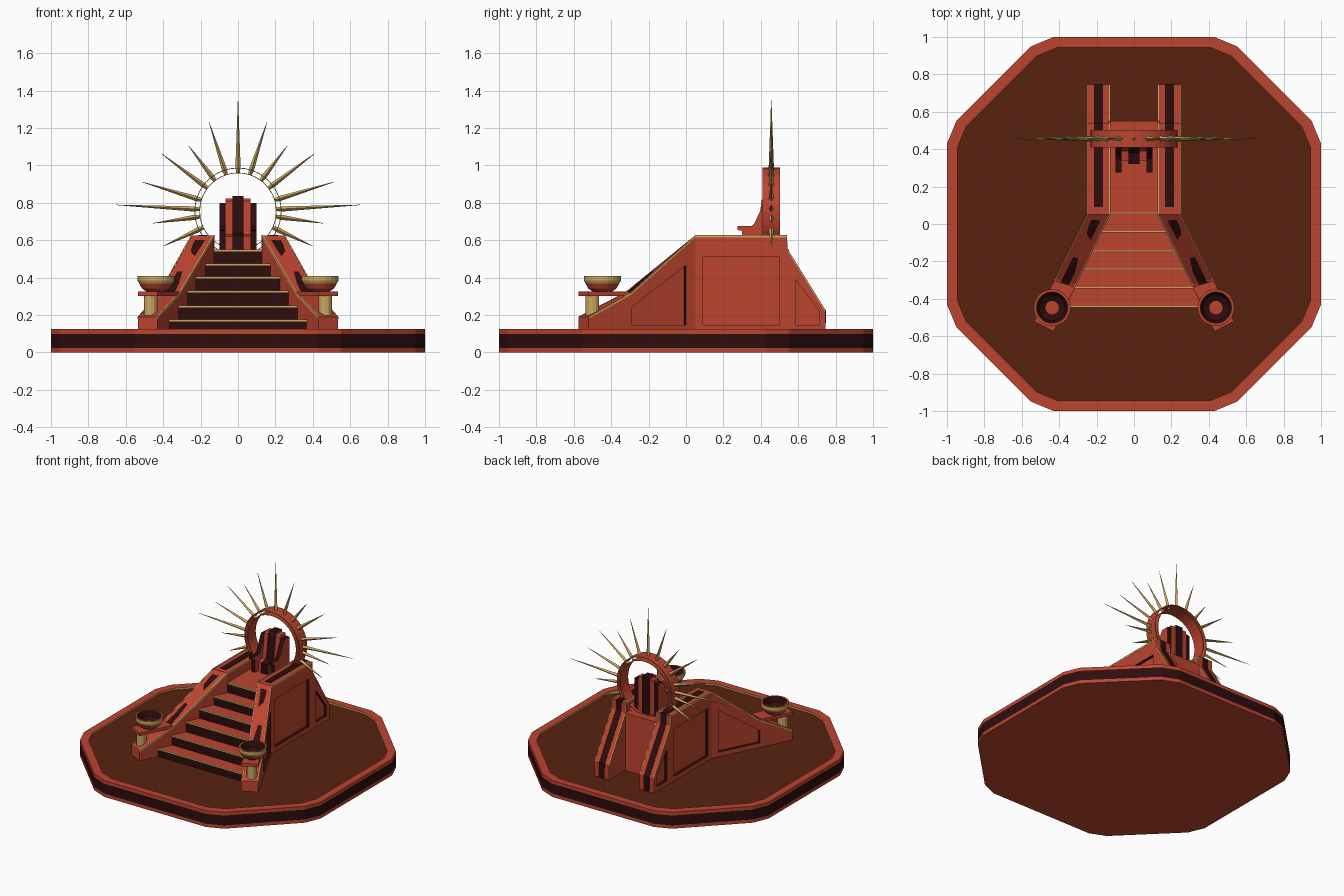
import bpy, bmesh, math
from mathutils import Vector, Matrix

if "Cube" in bpy.data.objects:
    bpy.data.objects.remove(bpy.data.objects["Cube"])

RED, DARK, GOLD, BROWN = range(4)
MATS = []
for name, col in (("brick_red", (.515, .058, .030)), ("dark_maroon", (.026, .004, .0045)),
                  ("pale_gold", (.60, .39, .12)), ("floor_brown", (.098, .016, .005))):
    m = bpy.data.materials.new(name)
    m.diffuse_color = (*col, 1)
    m.use_nodes = True
    m.node_tree.nodes["Principled BSDF"].inputs["Base Color"].default_value = m.diffuse_color
    MATS.append(m)


def make(name, verts, faces, mats, mirror=False):
    """Mesh object; mats is one index or one per face."""
    bm = bmesh.new()
    vs = [bm.verts.new(v) for v in verts]
    for i, f in enumerate(faces):
        bm.faces.new([vs[k] for k in f]).material_index = mats if isinstance(mats, int) else mats[i]
    bmesh.ops.recalc_face_normals(bm, faces=bm.faces)
    me = bpy.data.meshes.new(name)
    bm.to_mesh(me)
    bm.free()
    for m in MATS:
        me.materials.append(m)
    ob = bpy.data.objects.new(name, me)
    bpy.context.collection.objects.link(ob)
    if mirror:
        add_mirror(ob)
    return ob


def add_mirror(ob):
    mod = ob.modifiers.new("mirror", 'MIRROR')
    mod.use_mirror_merge = False


def loft(name, sections, mat, mirror=True):
    """Sections are (outer xy, inner xy, bottom z, top z)."""
    verts, faces = [], []
    for o, i, zb, zt in sections:
        verts += [(*o, zb), (*o, zt), (*i, zt), (*i, zb)]
    n = len(sections)
    for s in range(n - 1):
        for k in range(4):
            j = (k + 1) % 4
            faces.append((4*s + k, 4*s + j, 4*s + 4 + j, 4*s + 4 + k))
    faces += [(0, 1, 2, 3), tuple(4*n - 4 + k for k in range(4))]
    return make(name, verts, faces, mat, mirror)


def lathe(name, profile, mats, segs, mat4, closed=False, mirror=False):
    """Revolve (r, h) points; mats has one index per profile segment."""
    n, verts, faces, fm = len(profile), [], [], []
    for s in range(segs):
        a = 2 * math.pi * s / segs
        verts += [mat4 @ Vector((r*math.cos(a), r*math.sin(a), h)) for r, h in profile]
    for s in range(segs):
        t = (s + 1) % segs
        for k in range(n if closed else n - 1):
            j = (k + 1) % n
            faces.append((s*n + k, s*n + j, t*n + j, t*n + k))
            fm.append(mats[k])
    if not closed:
        faces += [tuple(s*n for s in range(segs)), tuple(s*n + n - 1 for s in range(segs))]
        fm += [mats[0], mats[-1]]
    return make(name, verts, faces, fm, mirror)


# Base: chamfered octagon tray with a dark band and a sunken floor
q = [(1, -.43), (1, .43), (.95, .55), (.55, .95)]
outline = [Matrix.Rotation(k*math.pi/2, 2) @ Vector(p) for k in range(4) for p in q[1:] + [(.43, 1)]]
levels = [(1, 0), (1, .025), (1, .1), (1, .125), (.945, .125), (.945, .112)]
N = len(outline)
verts = [(p.x*s, p.y*s, z) for s, z in levels for p in outline]
faces, fm = [], []
for l, mat in enumerate((RED, DARK, RED, RED, GOLD)):
    for k in range(N):
        j = (k + 1) % N
        faces.append((l*N + k, l*N + j, l*N + N + j, l*N + N + k))
        fm.append(mat)
faces += [tuple(range(N)), tuple(range(5*N, 6*N))]
make("base_tray", verts, faces, fm + [RED, BROWN])

# Side walls: straight part at the back, splayed ramp at the front
O0, O1 = Vector((.25, .05)), Vector((.535, -.52))
I0, I1 = Vector((.128, .05)), Vector((.43, -.575))


def ramp_z(t):
    return .625 - t/.6*.305 if t < .6 else .32 - (t - .6)/.4*.13


def back(y, z):
    return (Vector((.25, y)), Vector((.128, y)), z)


def ramp(t):
    return (O0.lerp(O1, t), I0.lerp(I1, t), ramp_z(t))


path = [back(.745, .225), back(.543, .55), back(.54, .625), ramp(0), ramp(.6), ramp(1)]


def strip(name, pts, f0, f1, lift, mat, foot=None):
    """Thin strip lying on the wall top between two width fractions."""
    secs = [(o.lerp(i, f0), o.lerp(i, f1), z - .01, z + lift) for o, i, z in pts]
    if foot:
        o, i, z = foot
        secs = [(o.lerp(i, f0), o.lerp(i, f1), .112, z)] + secs
    return loft(name, secs, mat)


wall = loft("side_wall", [(o, i, .11, z) for o, i, z in path], RED, mirror=False)

# Recessed side panels, cut from the outer faces
nrm = Vector(((O0 - O1).y, -(O0 - O1).x, 0)).normalized()
if nrm.x < 0:
    nrm = -nrm


def splay(t, z):
    return Vector((*O0.lerp(O1, t), z))


def flat(y, z):
    return Vector((.25, y, z))


X = Vector((1, 0, 0))
panels = [([splay(.09, .147), splay(.6, .147), splay(.6, .24), splay(.09, .465)], nrm),
          ([flat(.09, .147), flat(.5, .147), flat(.5, .51), flat(.09, .51)], X),
          ([flat(.585, .147), flat(.71, .147), flat(.71, .225), flat(.585, .39)], X)]
cv, cf, cm = [], [], []
for pts, n in panels:
    b = len(cv)
    cv += [p - n*.022 for p in pts] + [p + n*.03 for p in pts]
    cf += [(b, b+1, b+2, b+3), (b+4, b+5, b+6, b+7)]
    cf += [(b+k, b+(k+1) % 4, b+4+(k+1) % 4, b+4+k) for k in range(4)]
    cm += [RED] + [DARK]*5
cutter = make("panel_cutter", cv, cf, cm)
cutter.hide_render = True
cutter.display_type = 'WIRE'
mod = wall.modifiers.new("panels", 'BOOLEAN')
mod.operation, mod.object, mod.solver = 'DIFFERENCE', cutter, 'EXACT'
add_mirror(wall)

# Dark stripes and gold edging on the wall tops
strip("back_stripe", [path[0], path[1], path[2], back(.09, .625)], .3, .7, .003, DARK, foot=back(.749, .225))
strip("ramp_stripe", [ramp(.05), ramp(.6), ramp(.64)], .3, .7, .003, DARK)
strip("inner_edging", path, .95, 1.01, .002, GOLD)
strip("outer_edging", path, -.01, .04, .002, GOLD)

# Platform and stairs with dark risers and gold nosings
loft("platform", [((.135, y), (-.135, y), .11, .55) for y in (.06, .55)], RED, False)
ys = [-.44, -.34, -.24, -.145, -.04, .06, .07]
zs = [.175, .25, .33, .405, .475, .55]
for k, z in enumerate(zs):
    y0, y1 = ys[k], ys[k + 1]
    w0, w1 = [.135 + max(0, .05 - y)*.483 for y in (y0, y1)]
    loft(f"step_{k+1}", [((w0, y0), (-w0, y0), .11, z), ((w1, y1), (-w1, y1), .11, z)], RED, False)
    loft(f"riser_{k+1}", [((w0, y), (-w0, y), .11, z - .008) for y in (y0 - .003, y0 + .003)], DARK, False)
    loft(f"nosing_{k+1}", [((w0, y), (-w0, y), z - .009, z + .001) for y in (y0 - .006, y0 + .002)], GOLD, False)

# Brazier shelf, column and bowl at the foot of each ramp
loft("brazier_shelf", [(*ramp(t)[:2], .302, .325) for t in (.62, 1)], RED)
lathe("brazier_column", [(.036, .18), (.036, .305)], [GOLD], 12, Matrix.Translation((.467, -.5, 0)), mirror=True)
lathe("brazier_bowl", [(.045, .322), (.075, .342), (.091, .37), (.099, .385), (.099, .408), (.084, .408),
                       (.07, .37), (.036, .352), (.036, .356)],
      [RED, RED, GOLD, GOLD, RED, DARK, DARK, RED], 20, Matrix.Translation((.438, -.447, 0)), mirror=True)


# Throne: side-profile slabs with dark fronts and red flanks
def slab(name, prof, x0, x1, front, mirror=True):
    n = len(prof)
    v = [(x, y, z) for x in (x0, x1) for y, z in prof]
    f = [tuple(range(n)), tuple(range(n, 2*n))] + [(k, (k+1) % n, n + (k+1) % n, n + k) for k in range(n)]
    make(name, v, f, [RED, RED] + [front]*n, mirror)


slab("throne_arm", [(.30, .54), (.30, .65), (.275, .655), (.275, .675), (.35, .675), (.365, .69), (.41, .785),
                    (.42, .8), (.48, .8), (.48, .54)], .066, .098, DARK)
slab("throne_side", [(.34, .54), (.34, .62), (.39, .63), (.415, .81), (.43, .822), (.48, .822), (.48, .54)],
     .028, .067, RED)
slab("throne_centre", [(.32, .54), (.32, .625), (.38, .64), (.405, .815), (.42, .836), (.488, .836), (.488, .54)],
     -.03, .03, DARK, False)

# Halo: two nested thin bands joined by the rays
C = Vector((0, .456, .755))
turn = Matrix.Translation(C) @ Matrix.Rotation(math.pi/2, 4, 'X')
for name, r in (("halo_outer_band", .233), ("halo_inner_band", .207)):
    lathe(name, [(r - .004, -.047), (r, -.047), (r, .047), (r - .004, .047)], [GOLD, RED, GOLD, RED], 40, turn, True)

# Tapered four-sided rays
for k, (deg, length) in enumerate([(0, .595), (18, .503), (37, .437), (53, .514), (73, .537), (87, .653),
                                   (98, .459), (115, .44)]):
    m = Matrix.Translation(C) @ Matrix.Rotation(math.radians(deg), 4, 'Y')
    lathe(f"halo_ray_{k+1}", [(.009, .204), (.014, .235), (.001, length)], [GOLD, GOLD], 4, m, mirror=k > 0)
